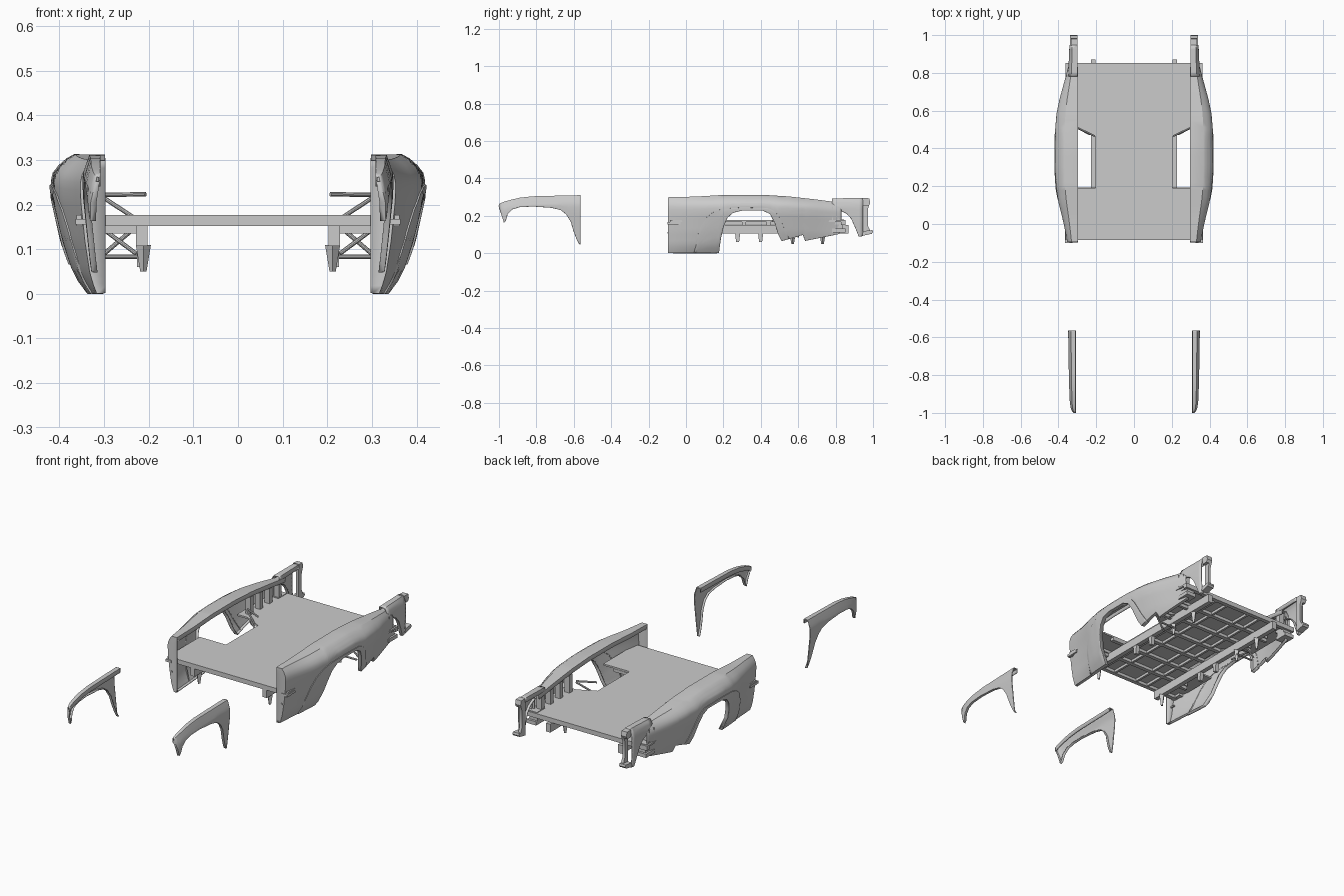
import bpy, bmesh, math
from mathutils import Vector

if "Cube" in bpy.data.objects:
    bpy.data.objects.remove(bpy.data.objects["Cube"])


def lerp_table(pts, t):
    """Piecewise linear lookup in a list of (position, value)."""
    if t <= pts[0][0]:
        return pts[0][1]
    for (a, va), (b, vb) in zip(pts, pts[1:]):
        if t <= b:
            return va + (vb - va) * (t - a) / (b - a)
    return pts[-1][1]


def add_mesh(name, bm, mirror=True, thick=0):
    bmesh.ops.recalc_face_normals(bm, faces=bm.faces)
    me = bpy.data.meshes.new(name)
    bm.to_mesh(me)
    bm.free()
    ob = bpy.data.objects.new(name, me)
    bpy.context.collection.objects.link(ob)
    if thick:
        m = ob.modifiers.new("thickness", 'SOLIDIFY')
        m.thickness, m.offset = thick, 0
    if mirror:
        ob.modifiers.new("both_sides", 'MIRROR')
    return ob


def boxes(name, items, mirror=True):
    """Several boxes (x0, x1, y0, y1, z0, z1) in one object."""
    bm = bmesh.new()
    for x0, x1, y0, y1, z0, z1 in items:
        vs = bmesh.ops.create_cube(bm, size=1)["verts"]
        for v in vs:
            v.co = ((x0 + x1) / 2 + v.co.x * (x1 - x0), (y0 + y1) / 2 + v.co.y * (y1 - y0),
                    (z0 + z1) / 2 + v.co.z * (z1 - z0))
    return add_mesh(name, bm, mirror)


def prism(name, outline, x0, x1):
    """Side-view outline (y, z) extruded across x."""
    bm = bmesh.new()
    f = bm.faces.new([bm.verts.new((x0, y, z)) for y, z in outline])
    r = bmesh.ops.extrude_face_region(bm, geom=[f])
    for v in r["geom"]:
        if isinstance(v, bmesh.types.BMVert):
            v.co.x = x1
    return add_mesh(name, bm)


def tubes(name, segs, r):
    bm = bmesh.new()
    for a, b in segs:
        a, b = Vector(a), Vector(b)
        d = b - a
        vs = bmesh.ops.create_cone(bm, cap_ends=True, segments=10, radius1=r, radius2=r, depth=d.length)["verts"]
        q = d.to_track_quat('Z', 'Y')
        for v in vs:
            v.co = q @ v.co + (a + b) / 2
    return add_mesh(name, bm)


def panel(name, bottom, top, width, prof, inner=0.3, crown=None, roll=True,
          caps=(), lip=0.015, push=0, rows=18, step=0.03):
    """Curved sheet: columns along y rise from the bottom line to the top line."""
    crown = crown or top
    ys = []
    for (a, _), (b, _) in zip(bottom, bottom[1:]):
        n = max(1, round((b - a) / step))
        ys += [a + (b - a) * i / n for i in range(n)]
    ys.append(bottom[-1][0])
    cols = []
    for y in ys:
        zb, zt = lerp_table(bottom, y), lerp_table(top, y)
        zc, w = lerp_table(crown, y), lerp_table(width, y)
        skin = []
        for i in range(rows + 1):
            z = zb + (zt - zb) * i / rows
            skin.append((inner + (w - inner) * lerp_table(prof, z / zc) + push, y, z))
        col = [(max(inner, skin[0][0] - lip), y, zb)] + skin
        if roll:
            col += [(inner, y, zt), (inner, y, zt - 0.022)]
        else:
            col.append((skin[-1][0] - push - 0.003, y, zt))
        cols.append(col)
    for end in caps:
        flat = [(inner - 0.002, y, z) for _, y, z in cols[end]]
        if end == 0:
            cols.insert(0, flat)
        else:
            cols.append(flat)
    bm = bmesh.new()
    g = [[bm.verts.new(p) for p in c] for c in cols]
    for c, d in zip(g, g[1:]):
        for i in range(len(c) - 1):
            bm.faces.new((c[i], d[i], d[i + 1], c[i + 1]))
    bmesh.ops.remove_doubles(bm, verts=bm.verts, dist=0.0003)
    bmesh.ops.dissolve_degenerate(bm, edges=bm.edges, dist=0.0001)
    return add_mesh(name, bm, thick=0.004)


# Rear quarter panels with the wheel opening
q_bottom = [(-0.095, 0.002), (0.175, 0.002), (0.185, 0.08), (0.2, 0.145), (0.22, 0.19), (0.25, 0.218),
            (0.3, 0.23), (0.41, 0.23), (0.45, 0.212), (0.475, 0.165), (0.495, 0.1), (0.512, 0.067),
            (0.615, 0.097), (0.625, 0.1), (0.638, 0.068), (0.82, 0.105), (0.83, 0.125)]
q_top = [(-0.095, 0.298), (0.05, 0.301), (0.2, 0.31), (0.4, 0.311), (0.55, 0.302), (0.7, 0.285), (0.83, 0.268)]
q_width = [(-0.095, 0.352), (-0.02, 0.366), (0.05, 0.382), (0.12, 0.4), (0.19, 0.411), (0.3, 0.417),
           (0.5, 0.416), (0.58, 0.409), (0.66, 0.393), (0.75, 0.368), (0.83, 0.347)]
q_prof = [(0, 0.3), (0.07, 0.45), (0.16, 0.6), (0.39, 0.8), (0.7, 0.98), (0.82, 1), (0.87, 0.97),
          (0.92, 0.87), (0.97, 0.72), (1, 0.58)]
panel("rear_quarter_panel", q_bottom, q_top, q_width, q_prof, inner=0.299, caps=(0,))

# Raised flare around the rear wheel opening
flare_top = [(0.045, 0.004), (0.055, 0.07), (0.08, 0.14), (0.11, 0.19), (0.15, 0.222), (0.2, 0.237),
             (0.3, 0.243), (0.44, 0.24), (0.475, 0.222), (0.5, 0.19), (0.52, 0.14), (0.55, 0.08)]
flare_bottom = ([(0.045, 0.002), (0.08, 0.002), (0.11, 0.002)] + [p for p in q_bottom if 0.15 < p[0] < 0.55]
                + [(0.55, 0.078)])
panel("wheel_arch_flare", flare_bottom, flare_top, q_width, q_prof, inner=0.299, crown=q_top,
      roll=False, push=0.004, rows=8, step=0.015)

# Rear corner tips: upper bridge sheet, then a leg framing the lamp recess
t_bottom = [(0.78, 0.245), (0.83, 0.228), (0.86, 0.213), (0.885, 0.185), (0.905, 0.14), (0.925, 0.09), (0.947, 0.094)]
t_top = [(0.78, 0.291), (0.947, 0.295)]
t_width = [(0.78, 0.348), (0.85, 0.344), (0.947, 0.34)]
t_prof = [(0, 0.75), (0.6, 1), (0.85, 1), (0.95, 0.85), (1, 0.65)]
panel("rear_corner", t_bottom, t_top, t_width, t_prof, rows=10)
prism("rear_corner_cap", [(0.945, 0.255), (0.978, 0.255), (0.985, 0.27), (0.98, 0.294), (0.945, 0.295)], 0.3, 0.333)
prism("rear_corner_foot", [(0.945, 0.094), (0.993, 0.104), (1.0, 0.113), (0.997, 0.124), (0.945, 0.118)], 0.3, 0.338)
prism("rear_lamp_recess", [(0.945, 0.115), (0.985, 0.12), (0.972, 0.15), (0.972, 0.235), (0.98, 0.258), (0.945, 0.258)],
      0.3, 0.315)

# Rear bumper ends and lamp surround at the tail of the quarter panel
boxes("bumper_end", [(0.30, 0.353, 0.775, 0.845, 0.155, 0.18), (0.30, 0.357, 0.78, 0.852, 0.112, 0.132),
                     (0.30, 0.347, 0.79, 0.84, 0.13, 0.157)])
boxes("lamp_surround", [(0.335, 0.36, 0.78, 0.786, 0.175, 0.25), (0.335, 0.352, 0.81, 0.816, 0.175, 0.25)])

# Front fenders
f_bottom = [(-1.0, 0.252), (-0.985, 0.205), (-0.973, 0.165), (-0.965, 0.175), (-0.955, 0.21), (-0.93, 0.236),
            (-0.89, 0.248), (-0.82, 0.252), (-0.72, 0.245), (-0.67, 0.233), (-0.64, 0.21), (-0.615, 0.17),
            (-0.6, 0.12), (-0.585, 0.08), (-0.57, 0.05), (-0.565, 0.05)]
f_top = [(-1.0, 0.262), (-0.97, 0.275), (-0.9, 0.294), (-0.82, 0.303), (-0.7, 0.306), (-0.565, 0.309)]
f_width = [(-1.0, 0.322), (-0.98, 0.332), (-0.94, 0.339), (-0.8, 0.343), (-0.565, 0.347)]
f_prof = [(0, 0.3), (0.3, 0.6), (0.7, 0.95), (0.85, 1), (0.91, 0.85), (1, 0.6)]
panel("front_fender", f_bottom, f_top, f_width, f_prof, inner=0.31, lip=0.012, rows=14)

# Bed floor, notched for the wheels
boxes("bed_floor", [(-0.205, 0.205, -0.085, 0.852, 0.168, 0.177)], False)
boxes("bed_floor_side", [(0.205, 0.362, -0.085, 0.19, 0.168, 0.177)])
prism("bed_floor_rear", [(0.51, 0.168), (0.852, 0.168), (0.852, 0.177), (0.51, 0.177)], 0.205, 0.362)
bm = bmesh.new()
wedge = [(0.205, 0.463), (0.3, 0.51), (0.205, 0.51)]
lo, hi = [[bm.verts.new((x, y, z)) for x, y in wedge] for z in (0.168, 0.177)]
bm.faces.new(lo)
bm.faces.new(hi)
for i in range(3):
    bm.faces.new((lo[i], lo[i - 1], hi[i - 1], hi[i]))
add_mesh("bed_floor_corner", bm)

# Grid of beams under the floor
cross = []
for i, y in enumerate([-0.085, 0.05, 0.17, 0.3, 0.43, 0.56, 0.69, 0.83]):
    w = 0.205 if 0.19 < y < 0.5 else (0.362 if i in (0, 7) else 0.3)
    cross.append((-w, w, y, y + 0.022, 0.152, 0.168))
boxes("floor_crossmember", cross, False)
boxes("floor_stringer", [(x, x + 0.012, -0.08, 0.85, 0.154, 0.168) for x in (0.065, 0.14)])
boxes("chassis_rail", [(0.203, 0.228, -0.08, 0.87, 0.107, 0.152)])

# Hangers, brackets and suspension struts below the rails
for y in (0.262, 0.385):
    prism("spring_hanger", [(y, 0.11), (y + 0.028, 0.11), (y + 0.022, 0.06), (y + 0.006, 0.06)], 0.205, 0.226)
bm = bmesh.new()
for y in (-0.03, 0.57, 0.73):
    vs = bmesh.ops.create_cone(bm, cap_ends=True, segments=4, radius1=0.007, radius2=0.017, depth=0.06)["verts"]
    for v in vs:
        v.co += Vector((0.212, y, 0.08))
add_mesh("hanger_leg", bm)
boxes("rail_outrigger", [(0.225, 0.302, y, y + 0.016, 0.135, 0.152) for y in (0.05, 0.56, 0.69)])
tubes("suspension_strut", [((0.207, 0.465, 0.223), (0.3, 0.51, 0.222)), ((0.235, 0.475, 0.172), (0.302, 0.51, 0.216)),
                           ((0.228, 0.51, 0.09), (0.302, 0.54, 0.145)), ((0.205, 0.58, 0.083), (0.305, 0.58, 0.083)),
                           ((0.235, 0.6, 0.145), (0.302, 0.6, 0.088))], 0.005)

# Inner pillars beside the bed and hinge pegs on the front edge
boxes("inner_pillar", [(0.302, 0.332, y, y + 0.025, 0.17, 0.275) for y in (0.54, 0.62, 0.7, 0.78)])
boxes("hinge_peg", [(0.33, 0.364, -0.1, -0.03, 0.155, 0.168), (0.325, 0.333, -0.1, -0.07, 0.105, 0.113)])

# Smooth curved parts, keep creases sharp
for ob in bpy.context.collection.objects:
    ob.select_set(True)
    bpy.context.view_layer.objects.active = ob
bpy.ops.object.shade_smooth_by_angle(angle=math.radians(32))
